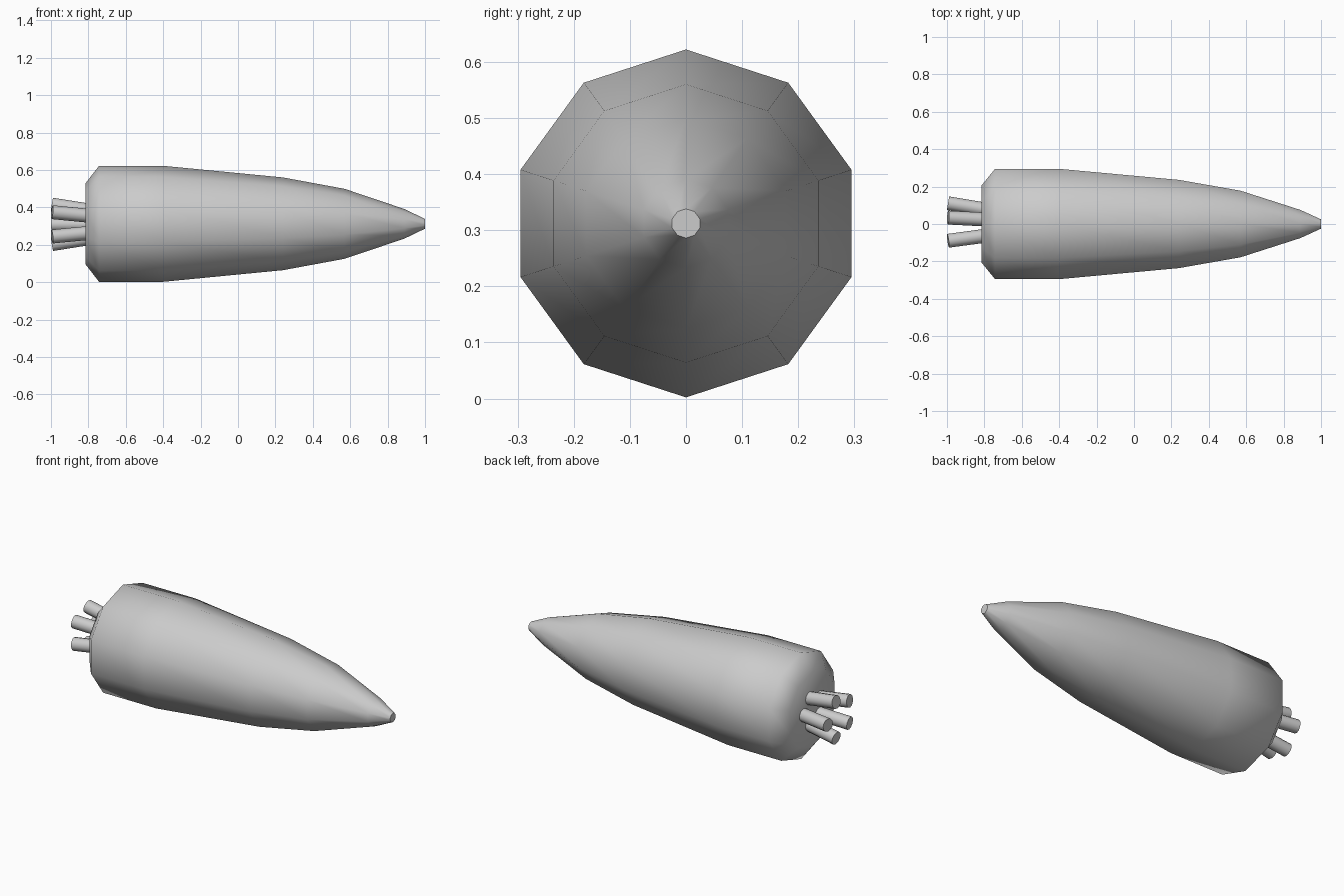
import bpy, bmesh, math
from mathutils import Vector

if "Cube" in bpy.data.objects:
    bpy.data.objects.remove(bpy.data.objects["Cube"])

CZ = 0.312  # height of the long axis


def loft(name, rings, sides, axis_point, axis_dir, start=0.0):
    """Closed solid of revolution: rings are (distance, radius) along an axis."""
    d = axis_dir.normalized()
    side = d.cross(Vector((0, 0, 1))).normalized()
    up = side.cross(d)
    bm = bmesh.new()
    loops = []
    for t, r in rings:
        loop = []
        for i in range(sides):
            a = start + 2 * math.pi * i / sides
            loop.append(bm.verts.new(axis_point + d * t + up * r * math.cos(a) + side * r * math.sin(a)))
        loops.append(loop)
    for a, b in zip(loops, loops[1:]):
        for i in range(sides):
            j = (i + 1) % sides
            bm.faces.new((a[i], a[j], b[j], b[i]))
    bm.faces.new(loops[0])
    bm.faces.new(loops[-1])
    bmesh.ops.recalc_face_normals(bm, faces=bm.faces[:])
    mesh = bpy.data.meshes.new(name)
    bm.to_mesh(mesh)
    bm.free()
    obj = bpy.data.objects.new(name, mesh)
    bpy.context.collection.objects.link(obj)
    bpy.ops.object.select_all(action='DESELECT')
    obj.select_set(True)
    bpy.context.view_layer.objects.active = obj
    bpy.ops.object.shade_smooth_by_angle(angle=math.radians(60))
    return obj


# Ten-sided tapering hull with a bevelled tail and blunt tip
hull_profile = [(-0.815, 0.217), (-0.743, 0.31), (-0.40, 0.31), (0.24, 0.248),
                (0.57, 0.187), (0.89, 0.079), (1.0, 0.026)]
loft("hull", hull_profile, 10, Vector((0, 0, CZ)), Vector((1, 0, 0)))

# Five exhaust pipes, splayed outwards behind the tail
for k in range(5):
    a = 2 * math.pi * k / 5
    out = Vector((0, math.cos(a), math.sin(a)))
    centre = Vector((0, 0, CZ - 0.003))
    root = centre + Vector((-0.79, 0, 0)) + out * 0.077
    tip = centre + Vector((-0.994, 0, 0)) + out * 0.111
    loft(f"exhaust_pipe_{k + 1}", [(0, 0.037), ((tip - root).length, 0.037)], 12, root, tip - root)
